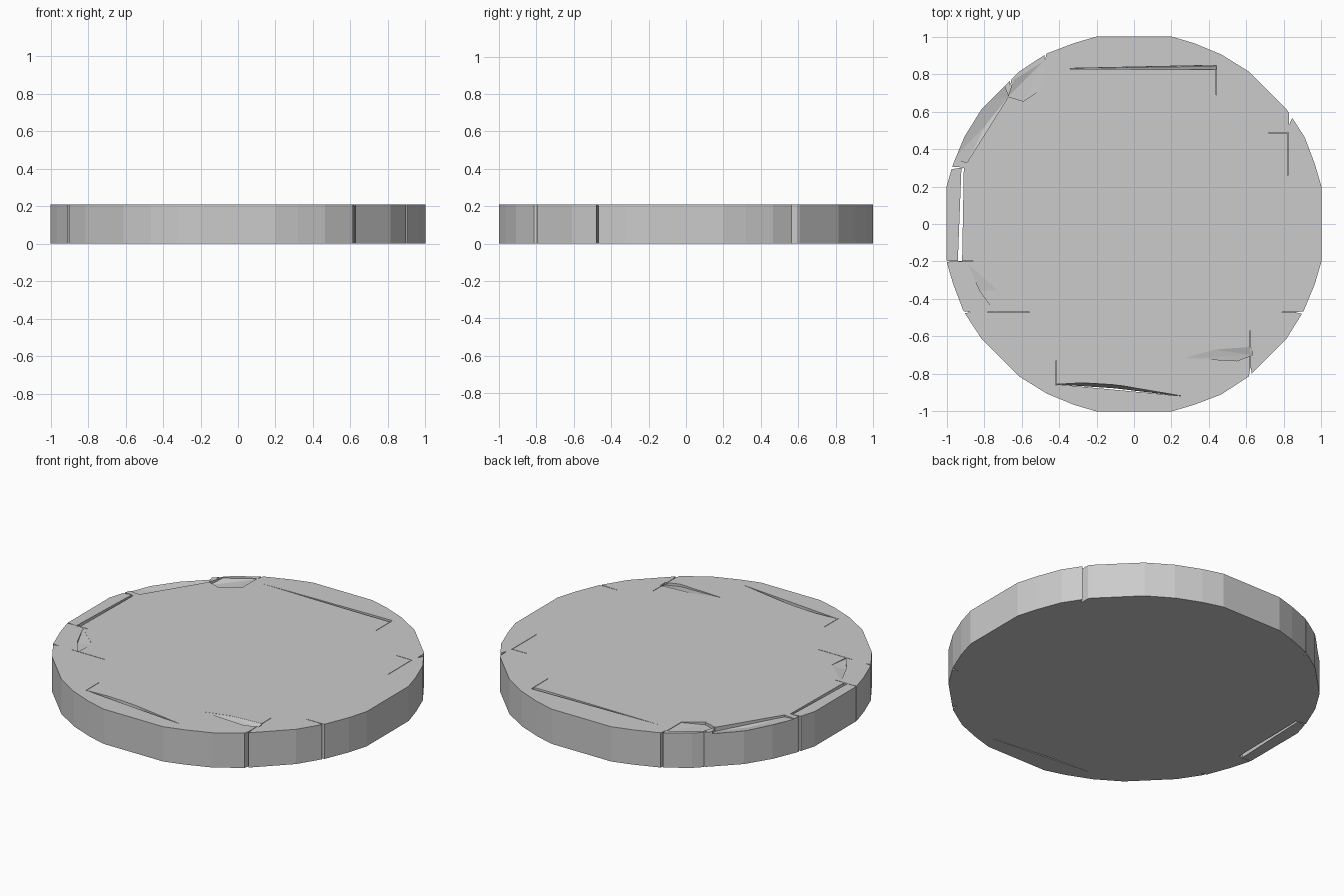
import bpy, bmesh

if "Cube" in bpy.data.objects:
    bpy.data.objects.remove(bpy.data.objects["Cube"])

H = 0.21

# Faceted slab outline: one octant-like quarter repeated by rotation
quarter = [(1, -0.2), (1, 0.2), (0.965, 0.32), (0.91, 0.465), (0.815, 0.61),
           (0.61, 0.815), (0.465, 0.905), (0.32, 0.965)]
outline = []
for k in range(4):
    for x, y in quarter[1:]:
        for _ in range(k):
            x, y = -y, x
        outline.append((x, y))
    x, y = quarter[0]
    for _ in range(k + 1):
        x, y = -y, x
    outline.append((x, y))


def add_object(name, bm):
    bmesh.ops.recalc_face_normals(bm, faces=bm.faces)
    mesh = bpy.data.meshes.new(name)
    bm.to_mesh(mesh)
    bm.free()
    ob = bpy.data.objects.new(name, mesh)
    bpy.context.collection.objects.link(ob)
    return ob


# Round slab
bm = bmesh.new()
face = bm.faces.new([bm.verts.new((x, y, 0)) for x, y in outline])
ext = bmesh.ops.extrude_face_region(bm, geom=[face], use_keep_orig=True)
bmesh.ops.translate(bm, vec=(0, 0, H),
                    verts=[v for v in ext["geom"] if isinstance(v, bmesh.types.BMVert)])
slab = add_object("round_slab", bm)


def cut(top, bottom):
    """Subtract the hull of a top outline (above the slab) and bottom points."""
    bm = bmesh.new()
    for x, y in top:
        bm.verts.new((x, y, H + 0.04))
    for p in bottom:
        bm.verts.new(p)
    res = bmesh.ops.convex_hull(bm, input=bm.verts)
    junk = [v for v in set(res["geom_interior"]) if isinstance(v, bmesh.types.BMVert)]
    bmesh.ops.delete(bm, geom=junk, context="VERTS")
    cutter = add_object("joint_cutter", bm)
    cutter.hide_render = True
    mod = slab.modifiers.new("joint", "BOOLEAN")
    mod.operation = "DIFFERENCE"
    mod.solver = "EXACT"
    mod.object = cutter
    return cutter


cutters = []


def prism(pts, z=-0.04):
    cutters.append(cut(pts, [(x, y, z) for x, y in pts]))


def dent(pts, depths):
    cutters.append(cut(pts, [(x, y, H - d) for (x, y), d in zip(pts, depths)]))


# Open gap on the left, running right through
prism([(-0.921, 0.295), (-0.908, 0.3), (-0.917, -0.197), (-0.94, -0.197)])

# Tapered gaps at the back and front, closing toward the underside
back = [(-0.42, 0.829), (0.44, 0.847), (0.44, 0.822)]
cutters.append(cut(back, [(-0.4, 0.829, 0.01), (0.438, 0.846, 0.01), (0.438, 0.842, 0.01)]))
front = [(-0.415, -0.855), (-0.25, -0.846), (-0.12, -0.853), (0.26, -0.918)]
cutters.append(cut(front, [(-0.41, -0.856, 0.0), (0.25, -0.919, 0.0), (-0.1, -0.877, 0.0)]))

# Narrow joints opening at the rim
for pts in [
    [(-0.48, 0.92), (-0.464, 0.925), (-0.475, 0.87)],
    [(-0.665, 0.79), (-0.648, 0.80), (-0.66, 0.74)],
    [(-0.99, 0.29), (-0.985, 0.305), (-0.91, 0.302)],
    [(0.825, 0.62), (0.85, 0.58), (0.828, 0.53)],
    [(-0.93, -0.463), (-0.92, -0.48), (-0.87, -0.47)],
    [(0.925, -0.465), (0.915, -0.485), (0.86, -0.47)],
    [(0.61, -0.83), (0.632, -0.82), (0.622, -0.76)],
    [(-1.02, -0.195), (-1.02, -0.203), (-0.93, -0.199)],
]:
    prism(pts)

# Shallow worn facets on the top
dent([(-0.97, 0.34), (-0.84, 0.63), (-0.7, 0.76), (-0.67, 0.68), (-0.79, 0.53), (-0.89, 0.33)],
     [0.002, 0.003, 0.006, 0.025, 0.025, 0.012])
dent([(-0.64, 0.77), (-0.48, 0.87), (-0.48, 0.73), (-0.59, 0.655), (-0.67, 0.68)],
     [0.003, 0.003, 0.003, 0.016, 0.02])
dent([(0.27, -0.715), (0.43, -0.67), (0.63, -0.655), (0.63, -0.70), (0.55, -0.73)],
     [0.001, 0.001, 0.001, 0.015, 0.015])
dent([(-0.89, -0.21), (-0.73, -0.35), (-0.74, -0.47), (-0.82, -0.36)],
     [0.001, 0.001, 0.006, 0.012])

# Hairline seams at the plank corners
for x0, y0, x1, y1 in [(0.44, 0.69, 0.44, 0.83), (0.82, 0.26, 0.82, 0.49),
                       (0.72, 0.488, 0.82, 0.488), (0.62, -0.78, 0.62, -0.57),
                       (-0.415, -0.86, -0.415, -0.73), (-0.78, -0.47, -0.56, -0.47),
                       (0.79, -0.47, 0.87, -0.47), (-0.94, -0.199, -0.86, -0.199)]:
    w = 0.0015
    prism([(x0 - w, y0 - w), (x1 + w, y0 - w), (x1 + w, y1 + w), (x0 - w, y1 + w)], H - 0.01)

# Bake the cuts and discard the cutters
dg = bpy.context.evaluated_depsgraph_get()
dg.update()
baked = bpy.data.meshes.new_from_object(slab.evaluated_get(dg))
slab.modifiers.clear()
slab.data = baked
for c in cutters:
    bpy.data.objects.remove(c)
